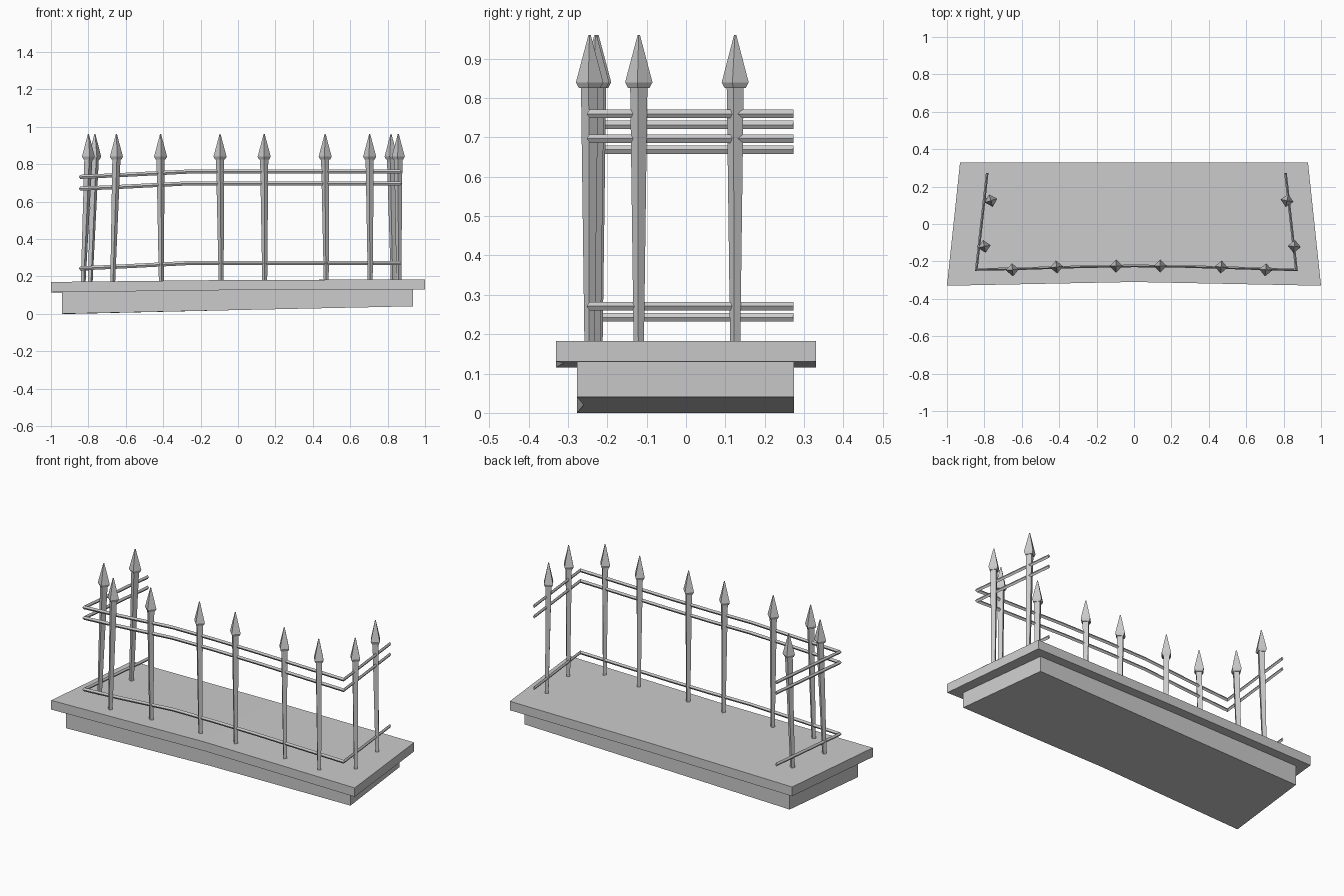
import bpy
import bmesh
from math import pi, cos, sin
from mathutils import Vector

cube = bpy.data.objects.get("Cube")
if cube:
    bpy.data.objects.remove(cube, do_unlink=True)

GREY = (0.6, 0.6, 0.6, 1.0)
stone = bpy.data.materials.new("plain grey")
stone.use_nodes = True
stone.diffuse_color = GREY
stone.node_tree.nodes["Principled BSDF"].inputs["Base Color"].default_value = GREY


def loft(name, rings):
    """Skin a list of equal-sized rings and cap both ends."""
    bm = bmesh.new()
    loops = [[bm.verts.new(p) for p in ring] for ring in rings]
    for a, b in zip(loops, loops[1:]):
        for i in range(len(a)):
            j = (i + 1) % len(a)
            bm.faces.new((a[i], a[j], b[j], b[i]))
    bm.faces.new(loops[0][::-1])
    bm.faces.new(loops[-1])
    bmesh.ops.recalc_face_normals(bm, faces=bm.faces)
    mesh = bpy.data.meshes.new(name)
    bm.to_mesh(mesh)
    bm.free()
    mesh.materials.append(stone)
    obj = bpy.data.objects.new(name, mesh)
    bpy.context.collection.objects.link(obj)
    return obj


def block(name, stations):
    """Warped slab: stations are front x, back x, front y, back y, low z, high z."""
    loft(name, [[(xf, yf, lo), (xb, yb, lo), (xb, yb, hi), (xf, yf, hi)]
                for xf, xb, yf, yb, lo, hi in stations])


# Crooked plinth and the wider slab on it
block("plinth", [(-0.94, -0.875, -0.277, 0.275, 0.0, 0.116),
                 (0, 0, -0.26, 0.275, 0.02, 0.128),
                 (0.935, 0.87, -0.277, 0.275, 0.04, 0.131)])
block("top_slab", [(-1, -0.93, -0.33, 0.33, 0.115, 0.17),
                   (0, 0, -0.31, 0.33, 0.127, 0.181),
                   (1, 0.93, -0.33, 0.33, 0.13, 0.183)])


# Leaning spear posts: foot x, head x, y, twist
def square(x, y, z, r, twist):
    return [(x + r * cos(twist + k * pi / 2), y + r * sin(twist + k * pi / 2), z)
            for k in range(4)]


posts = [(-0.79, -0.765, 0.125, 0.3), (-0.828, -0.8, -0.12, 0.2),
         (-0.67, -0.65, -0.245, 0.1), (-0.41, -0.414, -0.23, 0.1),
         (-0.09, -0.096, -0.225, 0), (0.143, 0.14, -0.225, 0),
         (0.472, 0.466, -0.23, -0.1), (0.707, 0.704, -0.245, -0.1),
         (0.86, 0.857, -0.12, -0.1), (0.83, 0.818, 0.125, -0.2)]
for n, (foot, head, y, twist) in enumerate(posts, 1):
    loft(f"post_{n}", [square(foot, y, 0.16, 0.013, twist),
                       square(head, y, 0.83, 0.022, twist)])
    loft(f"spear_head_{n}", [square(head, y, 0.825, 0.027, twist),
                             square(head, y, 0.84, 0.035, twist),
                             square(head, y, 0.96, 0.003, twist)])

# Rails: one bent path with a sagging left side, repeated at three heights
path = [Vector(p) for p in [(-0.785, 0.273, -0.028), (-0.843, -0.243, -0.028),
                            (-0.62, -0.239, -0.018), (-0.27, -0.228, 0),
                            (0, -0.224, 0), (0.28, -0.227, 0),
                            (0.868, -0.245, 0), (0.81, 0.273, 0)]]


def rail(name, height, half_width=0.007, half_height=0.011):
    rings = []
    for i, p in enumerate(path):
        into = (p - path[i - 1]) if i else (path[1] - p)
        out = (path[i + 1] - p) if i < len(path) - 1 else into
        a = Vector((-into.y, into.x, 0)).normalized()
        b = Vector((-out.y, out.x, 0)).normalized()
        mitre = (a + b).normalized()
        side = mitre * (half_width / mitre.dot(a))
        up = Vector((0, 0, half_height))
        c = p + Vector((0, 0, height))
        rings.append([c + side, c + up, c - side, c - up])
    loft(name, rings)


rail("bottom_rail", 0.271)
rail("middle_rail", 0.697)
rail("top_rail", 0.76)
